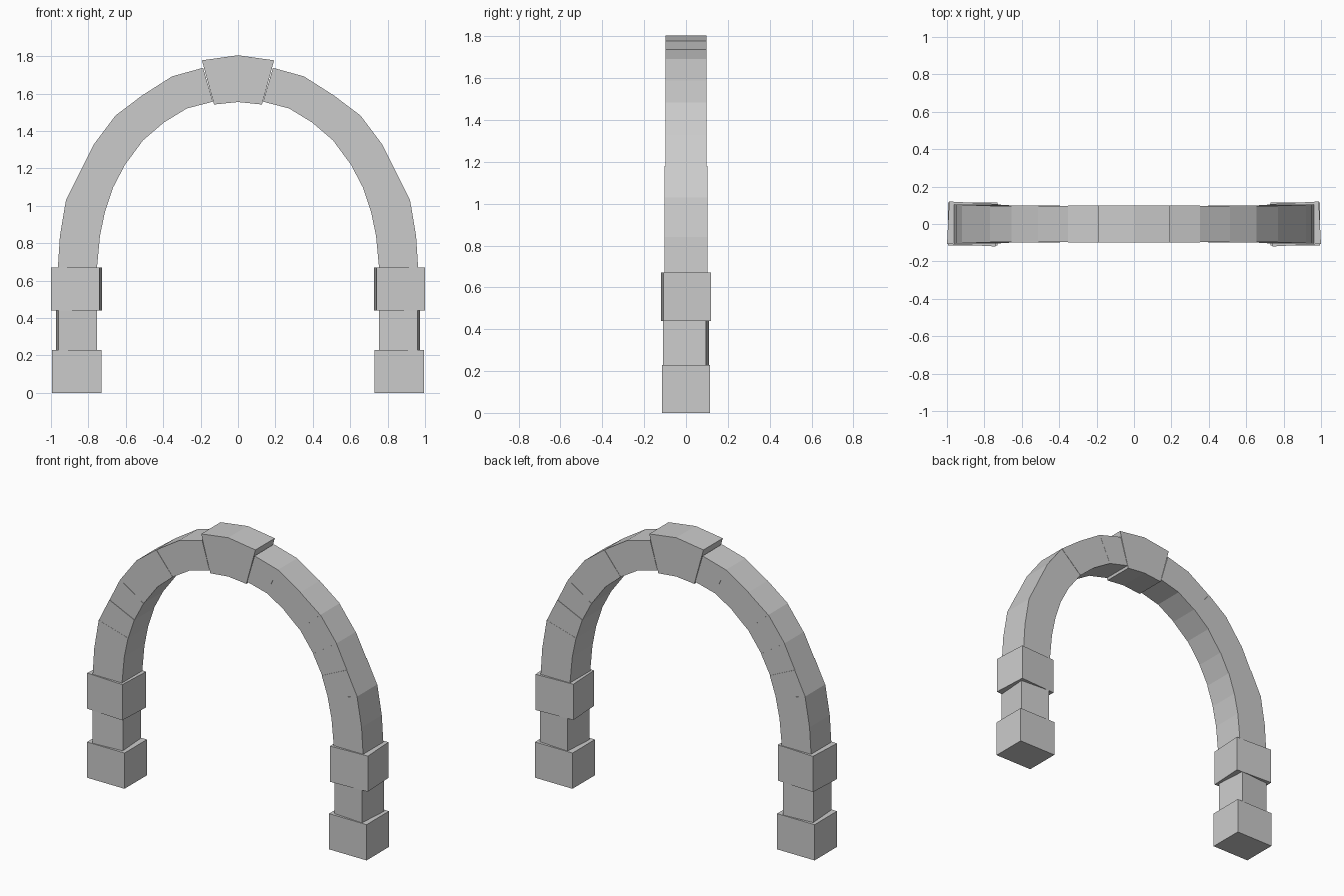
import bpy, bmesh
from math import radians
from mathutils import Matrix

if "Cube" in bpy.data.objects:
    bpy.data.objects.remove(bpy.data.objects["Cube"])


def finish(name, bm):
    bmesh.ops.recalc_face_normals(bm, faces=bm.faces)
    mesh = bpy.data.meshes.new(name)
    bm.to_mesh(mesh)
    bm.free()
    ob = bpy.data.objects.new(name, mesh)
    bpy.context.collection.objects.link(ob)
    return ob


def block(name, side, cx, z0, z1, w, d, yaw):
    """Pier block, turned slightly about z and mirrored by side."""
    bm = bmesh.new()
    bmesh.ops.create_cube(bm, size=1)
    bm.transform(Matrix.Translation((side * cx, 0, (z0 + z1) / 2))
                 @ Matrix.Rotation(radians(side * yaw), 4, 'Z')
                 @ Matrix.Diagonal((w, d, z1 - z0, 1)))
    return finish(name, bm)


def stone(name, side, outer, inner, half):
    """Arch stone: the strip between outer and inner points, extruded along y."""
    bm = bmesh.new()
    rows = []
    for (xo, zo), (xi, zi) in zip(outer, inner):
        rows.append([bm.verts.new((side * x, y, z)) for x, y, z in (
            (xo, -half, zo), (xo, half, zo), (xi, half, zi), (xi, -half, zi))])
    for a, b in zip(rows, rows[1:]):
        for i in range(4):
            j = (i + 1) % 4
            bm.faces.new((a[i], a[j], b[j], b[i]))
    bm.faces.new(rows[0])
    bm.faces.new(rows[-1])
    return finish(name, bm)


# Arch profile, right half, from the springing up to the keystone
OUTER = [(.963, .67), (.952, .84), (.92, 1.03), (.845, 1.18), (.77, 1.33),
         (.655, 1.483), (.513, 1.59), (.353, 1.692), (.187, 1.738)]
INNER = [(.754, .67), (.738, .84), (.711, .97), (.668, 1.098), (.604, 1.22),
         (.508, 1.35), (.396, 1.446), (.273, 1.521), (.134, 1.557)]

# First and last profile index and half depth of each stone
STONES = [(0, 2, .103), (2, 3, .102), (3, 4, .099), (4, 5, .097),
          (5, 6, .099), (6, 7, .097), (7, 8, .098)]

for side, label in ((-1, "left"), (1, "right")):
    # Pier of three blocks
    block(f"{label}_pier_base", side, .862, 0, .23, .267, .228, 0)
    block(f"{label}_pier_shaft", side, .8635, .23, .44, .205, .205, -4)
    block(f"{label}_pier_capital", side, .864, .44, .67, .26, .227, 3)
    # Arch stones
    for n, (a, b, half) in enumerate(STONES, 1):
        stone(f"{label}_arch_stone_{n}", side,
              OUTER[a:b + 1], INNER[a:b + 1], half)

# Keystone, standing slightly proud above and below
stone("keystone", 1, [(.193, 1.778), (0, 1.805), (-.193, 1.778)],
      [(.128, 1.542), (0, 1.555), (-.128, 1.542)], .0985)
